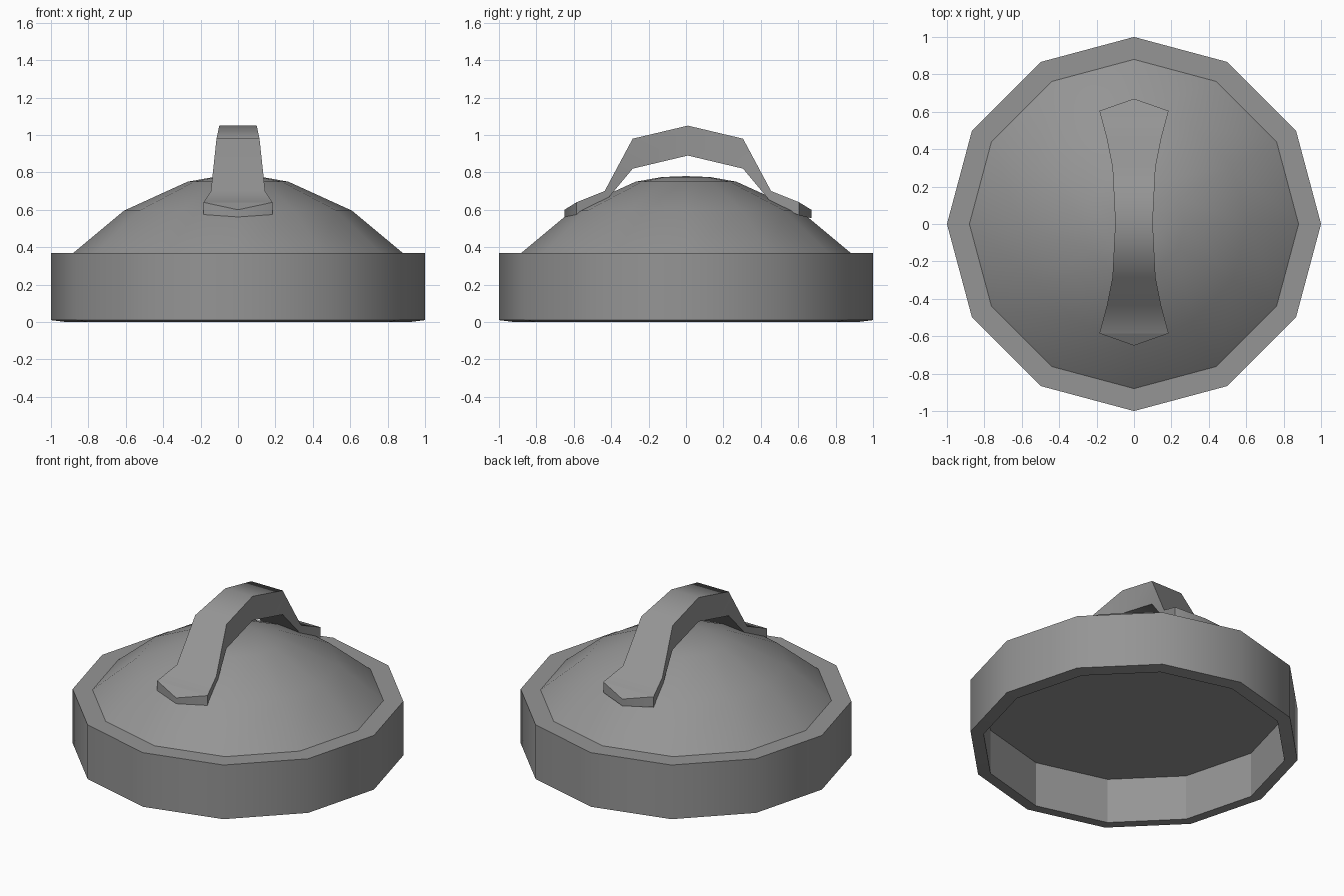
import bpy, math
from math import radians

cube = bpy.data.objects.get("Cube")
if cube:
    bpy.data.objects.remove(cube, do_unlink=True)

grey = bpy.data.materials.new("plain grey")
grey.use_nodes = True
grey.diffuse_color = (0.3, 0.3, 0.3, 1)
grey.node_tree.nodes["Principled BSDF"].inputs["Base Color"].default_value = (0.3, 0.3, 0.3, 1)


def make_object(name, verts, faces, angle):
    mesh = bpy.data.meshes.new(name)
    mesh.from_pydata(verts, [], faces)
    mesh.materials.append(grey)
    obj = bpy.data.objects.new(name, mesh)
    bpy.context.collection.objects.link(obj)
    bpy.ops.object.select_all(action="DESELECT")
    obj.select_set(True)
    bpy.context.view_layer.objects.active = obj
    bpy.ops.object.shade_smooth_by_angle(angle=radians(angle))
    return obj


# Lid body: a twelve-sided turned profile, from the hollow underside to the crown
SIDES = 12
profile = [(0.92, 0.30), (0.92, 0), (1, 0.01), (1, 0.37), (0.88, 0.37),
           (0.61, 0.595), (0.27, 0.75), (0.13, 0.775)]
verts, faces = [], []
for r, z in profile:
    for i in range(SIDES):
        a = math.tau * i / SIDES
        verts.append((r * math.cos(a), r * math.sin(a), z))
for k in range(len(profile) - 1):
    for i in range(SIDES):
        j = (i + 1) % SIDES
        lo, hi = k * SIDES, (k + 1) * SIDES
        faces.append((lo + i, lo + j, hi + j, hi + i))
crown = len(verts)
verts.append((0, 0, 0.78))
last = crown - SIDES
faces += [(last + i, last + (i + 1) % SIDES, crown) for i in range(SIDES)]
faces.append(tuple(reversed(range(SIDES))))  # ceiling of the hollow
lid = make_object("lid", verts, faces, 35)

# The hollow keeps flat facets
for p in lid.data.polygons:
    x, y, z = p.center
    if math.hypot(x, y) < 0.92 and z < 0.35:
        p.use_smooth = False

# Handle: cross-sections (y, half width, top z, bottom z) from front foot to back foot
half = [(0.595, 0.185, 0.64, 0.57), (0.445, 0.145, 0.70, 0.64), (0.295, 0.115, 0.98, 0.82)]
sections = ([(-y, w, t, b) for y, w, t, b in half] + [(0, 0.10, 1.05, 0.89)]
            + half[::-1])
SHIFT = 0.01
verts, faces = [], []
for y, w, top, low in sections:
    y += SHIFT
    verts += [(-w, y, low), (w, y, low), (w, y, top), (-w, y, top)]
for k in range(len(sections) - 1):
    for i in range(4):
        j = (i + 1) % 4
        faces.append((4 * k + i, 4 * k + j, 4 * k + 4 + j, 4 * k + 4 + i))

# Pointed ends of the feet
for sign, base in ((-1, 0), (1, 4 * (len(sections) - 1))):
    n = len(verts)
    y = sign * 0.66 + SHIFT
    verts += [(0, y, 0.555), (0, y, 0.60)]
    a, b, c, d = range(base, base + 4)
    ends = [(d, c, n + 1), (b, a, n), (c, b, n, n + 1), (a, d, n + 1, n)]
    faces += ends if sign > 0 else [f[::-1] for f in ends]

# Consistent outward winding, then smooth along the arch with sharp long edges
handle = make_object("handle", verts, faces, 55)
bpy.ops.object.mode_set(mode="EDIT")
bpy.ops.mesh.select_all(action="SELECT")
bpy.ops.mesh.normals_make_consistent(inside=False)
bpy.ops.object.mode_set(mode="OBJECT")
bpy.ops.object.shade_smooth_by_angle(angle=radians(55))
